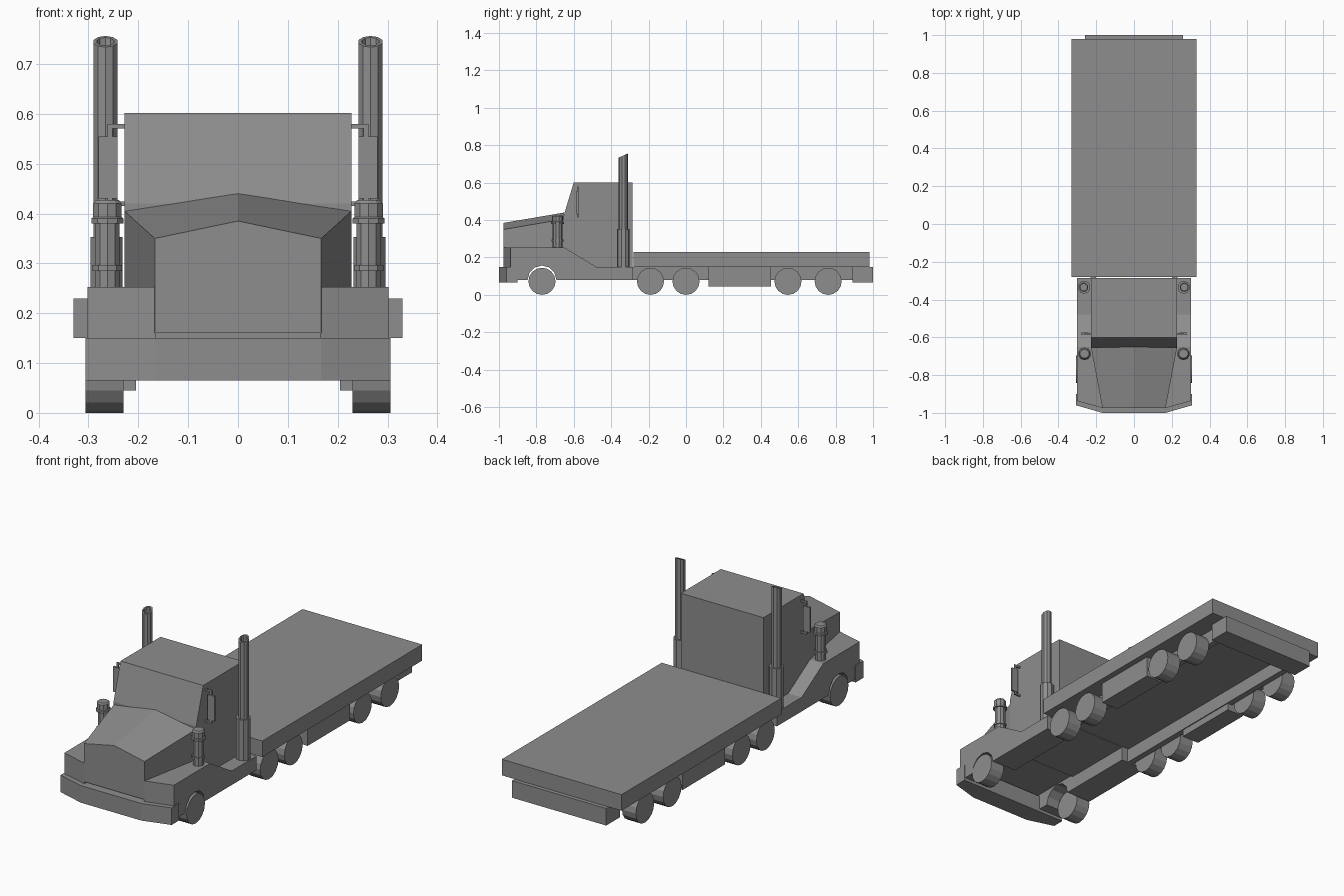
import bpy, bmesh, math
from mathutils import Vector

cube = bpy.data.objects.get("Cube")
if cube:
    bpy.data.objects.remove(cube, do_unlink=True)

grey = bpy.data.materials.new("plain grey")
grey.use_nodes = True
GREY = (0.27, 0.27, 0.27, 1)
grey.diffuse_color = GREY
grey.node_tree.nodes["Principled BSDF"].inputs["Base Color"].default_value = GREY


def finish(name, bm):
    bmesh.ops.recalc_face_normals(bm, faces=bm.faces)
    mesh = bpy.data.meshes.new(name)
    bm.to_mesh(mesh)
    bm.free()
    mesh.materials.append(grey)
    obj = bpy.data.objects.new(name, mesh)
    bpy.context.collection.objects.link(obj)
    return obj


def loft(name, rings):
    """Join equal rings of points and cap both ends."""
    bm = bmesh.new()
    loops = [[bm.verts.new(p) for p in ring] for ring in rings]
    n = len(loops[0])
    for a, b in zip(loops, loops[1:]):
        for i in range(n):
            j = (i + 1) % n
            bm.faces.new((a[i], a[j], b[j], b[i]))
    bm.faces.new(loops[0])
    bm.faces.new(loops[-1])
    return finish(name, bm)


def box(name, x, y, z):
    return loft(name, [[(x[0], y[0], h), (x[1], y[0], h), (x[1], y[1], h), (x[0], y[1], h)]
                       for h in z])


def side_prism(name, x, profile):
    return loft(name, [[(s, y, z) for y, z in profile] for s in x])


def lathe(name, x, y, steps, sides=10):
    """Upright turned part from (radius, height) steps."""
    return loft(name, [[(x + r * math.cos((i + .5) * math.tau / sides),
                         y + r * math.sin((i + .5) * math.tau / sides), z)
                        for i in range(sides)] for r, z in steps])


def wheel(name, x, y, r=0.0725, sides=16):
    ring = [(y + r * math.cos(i * math.tau / sides), r + r * math.sin(i * math.tau / sides))
            for i in range(sides)]
    return side_prism(name, x, ring)


# Load bed and rear bumper
box("load_bed", (-.33, .33), (-.28, .98), (.15, .23))
box("rear_bumper", (-.26, .26), (.89, 1), (.065, .15))

# Cab with raked windscreen
side_prism("cab", (-.228, .228),
           [(-.655, .15), (-.655, .42), (-.6, .602), (-.285, .602), (-.285, .15)])


# Tapered hood with a peaked top
def hood_ring(y, w, corner, peak):
    return [(-w, y, .16), (w, y, .16), (w, y, corner), (0, y, peak), (-w, y, corner)]


loft("hood", [hood_ring(-.975, .167, .35, .385), hood_ring(-.652, .228, .405, .44)])

# Front bumper with swept-back ends
plan = [(-.306, -.9), (-.306, -.96), (-.167, -1), (.167, -1), (.306, -.96), (.306, -.9)]
loft("front_bumper", [[(x, y, z) for x, y in plan] for z in (.065, .15)])

# Fender outline with wheel arch
arch = [(-.77 + .077 * math.cos(a * math.pi / 6), .08 + .077 * math.sin(a * math.pi / 6))
        for a in range(7)]
fender = [(-.975, .253), (-.65, .253), (-.48, .15), (-.285, .15), (-.285, .08)] + arch
fender += [(-.975, .08)]

for side, s in (("left", 1), ("right", -1)):
    def span(a, b):
        return (s * a, s * b)

    # Fender, front corner swept back
    obj = side_prism(side + "_fender", span(.165, .302), fender)
    for v in obj.data.vertices:
        if v.co.y < -.95 and abs(v.co.x) > .25:
            v.co.y = -.937

    # Wheels
    for i, y in enumerate((-.77, -.19, 0, .545, .76)):
        wheel(f"{side}_wheel_{i + 1}", span(.23, .306), y)

    # Chassis skirt and tank box
    box(side + "_chassis_skirt", span(.2, .23), (-.285, .89), (.08, .15))
    box(side + "_tank_box", span(.205, .3), (.12, .455), (.045, .15))

    # Exhaust sleeve and open stack with a slanted mouth
    lathe(side + "_exhaust_sleeve", s * .264, -.335, [(.034, .15), (.034, .353)])
    stack = lathe(side + "_exhaust_stack", s * .266, -.335,
                  [(.025, .35), (.025, .745), (.018, .745), (.018, .65)])
    for v in stack.data.vertices:
        if v.co.z > .7:
            v.co.z += (v.co.y + .335) * .45

    # Air cleaner with bands and cap
    lathe(side + "_air_cleaner", s * .262, -.687,
          [(.026, .25), (.026, .285), (.031, .285), (.031, .297), (.026, .297),
           (.026, .38), (.034, .38), (.034, .39), (.03, .393), (.03, .42), (.024, .427)])

    # Mirror on bracket arms
    box(side + "_mirror", span(.242, .28), (-.585, -.575), (.43, .555))
    box(side + "_mirror_stem", span(.252, .262), (-.584, -.576), (.415, .58))
    for i, z in enumerate((.415, .571)):
        box(f"{side}_mirror_arm_{i + 1}", span(.225, .262), (-.584, -.576), (z, z + .009))
